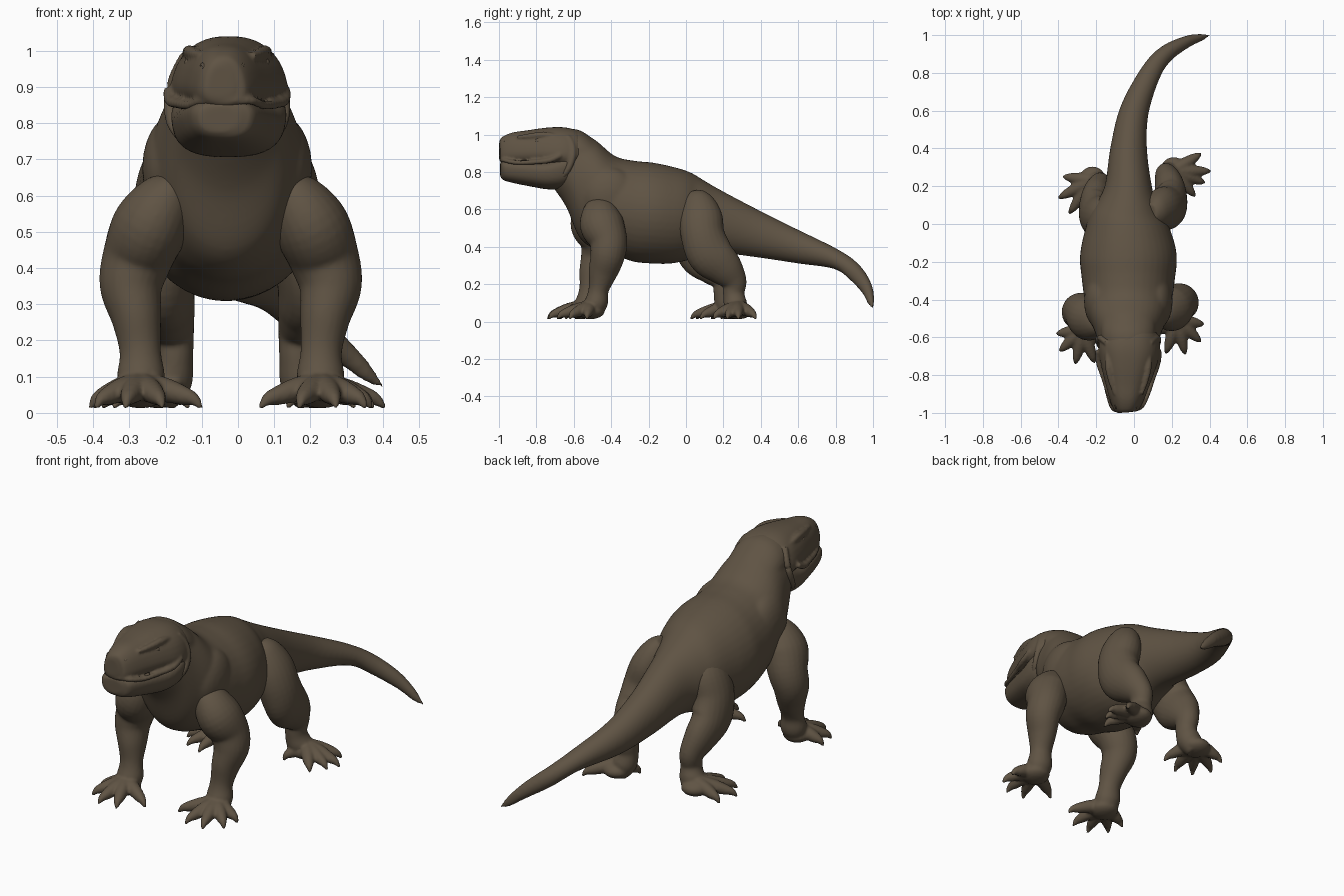
import bpy, bmesh, math
from mathutils import Vector

if "Cube" in bpy.data.objects:
    bpy.data.objects.remove(bpy.data.objects["Cube"], do_unlink=True)

hide = bpy.data.materials.new("brown_hide")
hide.use_nodes = True
COLOR = (0.115, 0.087, 0.057, 1)
hide.diffuse_color = COLOR
hide.node_tree.nodes["Principled BSDF"].inputs["Base Color"].default_value = COLOR
X, Y, Z = Vector((1, 0, 0)), Vector((0, 1, 0)), Vector((0, 0, 1))


def spline(rows, steps):
    """Catmull-Rom interpolation of rows of numbers."""
    out = []
    for i in range(len(rows) - 1):
        quad = (rows[max(i - 1, 0)], rows[i], rows[i + 1], rows[min(i + 2, len(rows) - 1)])
        for k in range(steps):
            t = k / steps
            out.append([b + t * ((c - a) + t * ((2 * a - 5 * b + 4 * c - d) + t * (3 * b - a - 3 * c + d))) / 2
                        for a, b, c, d in zip(*quad)])
    return out + [list(rows[-1])]


def loft(bm, rows, ref=Z, level=False, power=2.0, taper=0.0, steps=5, sides=28):
    """Skin rings (x, y, z, half width, half height) along a smooth path."""
    rings = spline(rows, steps)
    loops = []
    for i, (x, y, z, ra, rb) in enumerate(rings):
        t = Vector(rings[min(i + 1, len(rings) - 1)][:3]) - Vector(rings[max(i - 1, 0)][:3])
        if level:
            t.z = 0
        t.normalize()
        a = t.cross(ref).normalized()
        b = a.cross(t)
        ra, rb = max(ra, 0.002), max(rb, 0.002)
        loop = []
        for k in range(sides):
            ang = math.tau * k / sides
            c, s = math.cos(ang), math.sin(ang)
            u = math.copysign(abs(c) ** (2 / power), c)
            v = math.copysign(abs(s) ** (2 / power), s)
            loop.append(bm.verts.new(Vector((x, y, z)) + a * ra * u * (1 - taper * v) + b * rb * v))
        loops.append(loop)
    for p, q in zip(loops, loops[1:]):
        for k in range(sides):
            n = (k + 1) % sides
            bm.faces.new((p[k], p[n], q[n], q[k]))
    bm.faces.new(loops[0][::-1])
    bm.faces.new(loops[-1])


def finish(name, bm, voxel=0.0, smooth=4):
    bmesh.ops.recalc_face_normals(bm, faces=bm.faces)
    me = bpy.data.meshes.new(name)
    bm.to_mesh(me)
    bm.free()
    me.materials.append(hide)
    for p in me.polygons:
        p.use_smooth = True
    ob = bpy.data.objects.new(name, me)
    bpy.context.collection.objects.link(ob)
    if voxel:
        r = ob.modifiers.new("fuse", "REMESH")
        r.mode, r.voxel_size, r.use_smooth_shade = "VOXEL", voxel, True
        s = ob.modifiers.new("soften", "SMOOTH")
        s.factor, s.iterations = 0.5, smooth


def ball(bm, at, size):
    made = bmesh.ops.create_uvsphere(bm, u_segments=24, v_segments=14, radius=1)["verts"]
    for v in made:
        v.co = Vector(at) + Vector([c * s for c, s in zip(v.co, size)])


# Neck, torso, shoulder blades and curved tail
bm = bmesh.new()
loft(bm, [
    (-.03, -.72, .87, .11, .14), (-.03, -.64, .82, .15, .208),
    (-.03, -.57, .735, .178, .285), (-.03, -.48, .675, .213, .292),
    (-.03, -.38, .62, .235, .265), (-.03, -.28, .59, .248, .27),
    (-.03, -.18, .58, .257, .27), (-.035, -.08, .57, .24, .26),
    (-.04, .02, .565, .205, .234), (-.035, .1, .555, .165, .197),
    (-.03, .2, .53, .125, .165), (-.028, .4, .465, .097, .125),
    (.002, .6, .4, .077, .09), (.088, .8, .335, .056, .056),
    (.168, .9, .265, .046, .055), (.275, .963, .185, .033, .046),
    (.355, .988, .115, .02, .032), (.405, .998, .07, .003, .005),
], level=True, sides=40)
for side in (-1, 1):
    ball(bm, (-.03 + side * .145, -.41, .675), (.09, .15, .15))
# Nape behind the skull
loft(bm, [(-.03, -.68, .93, .13, .1), (-.03, -.58, .905, .145, .122), (-.03, -.5, .86, .145, .118),
          (-.03, -.42, .79, .15, .11), (-.03, -.32, .73, .14, .1)], level=True)
finish("torso_and_tail", bm, .01, 8)

# Skull with brows, lips and cheek folds
bm = bmesh.new()
loft(bm, [
    (-.045, -.998, .915, .035, .045), (-.045, -.985, .915, .062, .07),
    (-.04, -.93, .925, .087, .085), (-.035, -.85, .93, .112, .092),
    (-.03, -.76, .933, .138, .102), (-.025, -.68, .93, .155, .11),
    (-.025, -.62, .925, .152, .108), (-.03, -.57, .915, .13, .1), (-.03, -.52, .89, .1, .085),
], level=True, power=2.5, taper=.21, sides=36)
for side in (-1, 1):
    cx = -.03
    brow = [(.07, -.9, .985, .01), (.094, -.82, .993, .016), (.106, -.75, .997, .018), (.112, -.67, .985, .01)]
    lip = [(.0, -.985, .862, .012), (.065, -.972, .862, .012), (.1, -.91, .85, .012),
           (.13, -.82, .852, .013), (.158, -.73, .862, .015), (.163, -.67, .89, .014)]
    cheek = [(.118, -.63, .99, .012), (.144, -.605, .93, .016), (.157, -.61, .865, .018),
             (.15, -.64, .8, .018), (.12, -.69, .75, .012)]
    for path in (brow, lip, cheek):
        loft(bm, [(cx + side * x, y, z, r, r) for x, y, z, r in path], ref=Vector((.2, .1, 1)), sides=12)
finish("skull", bm, .007, 4)

# Lower jaw
bm = bmesh.new()
loft(bm, [
    (-.045, -.993, .812, .055, .036), (-.045, -.975, .81, .083, .054),
    (-.04, -.92, .802, .106, .062), (-.035, -.83, .792, .13, .07),
    (-.03, -.74, .785, .149, .078), (-.025, -.66, .8, .157, .09),
    (-.025, -.61, .82, .145, .085), (-.03, -.57, .83, .11, .06),
], level=True, power=2.7, taper=-.1, sides=36)
finish("lower_jaw", bm, .008, 4)

# Eyes and nostril rims
for side, word in ((1, "left"), (-1, "right")):
    bm = bmesh.new()
    ball(bm, (-.03 + side * .1, -.79, .966), (.018, .022, .016))
    finish(word + "_eye", bm)
    bm = bmesh.new()
    rim = [(-.042 + side * (.056 + .004 * math.cos(a)), -.963 + .012 * math.cos(a), .95 + .012 * math.sin(a), .005, .005)
           for a in [math.tau * k / 8 for k in range(9)]]
    loft(bm, rim, ref=X, steps=2, sides=8)
    finish(word + "_nostril", bm)


def limb(name, rows, tips, mirror=None, dy=0.0):
    """Leg, foot pad and five clawed toes fused together."""
    def place(x, y):
        return (x, y) if mirror is None else (mirror - x, y + dy)
    bm = bmesh.new()
    loft(bm, [(*place(x, y), z, a, b) for x, y, z, a, b in rows], ref=Y, sides=24)
    fx, fy = place(*rows[-1][:2])
    ball(bm, (fx, fy, .055), (.072, .075, .042))
    for tx, ty in tips:
        px, py = place(tx, ty)
        path = [(0, .075, .042), (.4, .064, .035), (.72, .048, .027), (.9, .037, .018), (1.03, .013, .006)]
        loft(bm, [(fx + (px - fx) * f, fy + (py - fy) * f, z, r, r) for f, z, r in path], sides=12)
    finish(name, bm, .0075, 3)


front = [
    (.125, -.46, .645, .03, .05), (.15, -.46, .605, .075, .088), (.2, -.45, .52, .104, .118),
    (.237, -.415, .43, .097, .102), (.255, -.42, .35, .087, .092), (.24, -.445, .26, .069, .077),
    (.23, -.467, .17, .057, .054), (.228, -.48, .1, .066, .062), (.23, -.51, .05, .055, .05),
]
front_toes = [(.365, -.53), (.35, -.62), (.27, -.685), (.17, -.68), (.065, -.59)]
rear = [
    (.09, .06, .685, .035, .045), (.115, .065, .645, .068, .083), (.15, .08, .56, .092, .114),
    (.18, .09, .46, .096, .117), (.195, .13, .36, .087, .122), (.185, .205, .285, .076, .1),
    (.17, .255, .215, .059, .07), (.166, .255, .15, .052, .057), (.178, .265, .09, .062, .062),
    (.21, .28, .045, .055, .05),
]
rear_toes = [(.35, .37), (.4, .28), (.37, .22), (.32, .15), (.14, .19)]
rear_toes_right = [(.36, .3), (.385, .19), (.33, .11), (.24, .08), (.13, .13)]

# Four legs in a walking stance
limb("front_left_leg", front, front_toes)
limb("front_right_leg", front, front_toes, -.04, -.05)
limb("rear_left_leg", rear, rear_toes)
limb("rear_right_leg", rear, rear_toes_right, -.01, -.05)
